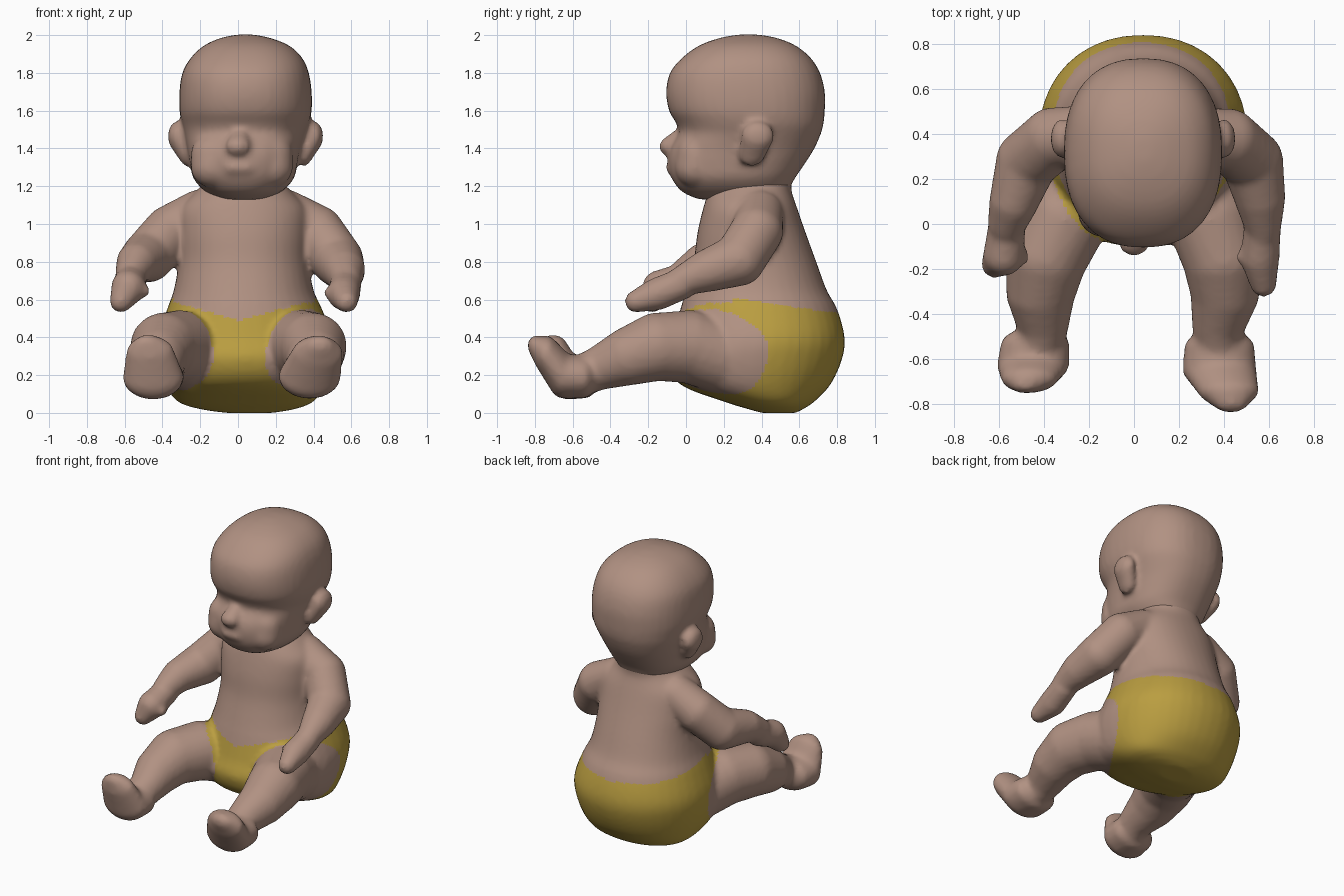
import bpy, bmesh, math
from mathutils import Vector

if "Cube" in bpy.data.objects:
    bpy.data.objects.remove(bpy.data.objects["Cube"])


def material(name, rgb):
    m = bpy.data.materials.new(name)
    m.diffuse_color = (*rgb, 1)
    m.use_nodes = True
    m.node_tree.nodes["Principled BSDF"].inputs["Base Color"].default_value = m.diffuse_color
    return m


SKIN = material("skin", (0.44, 0.285, 0.225))
CLOTH = material("yellow cloth", (0.49, 0.34, 0.052))

# Unit ball, copied many times by stroke()
bm = bmesh.new()
bmesh.ops.create_icosphere(bm, subdivisions=3, radius=1)
bm.verts.ensure_lookup_table()
BALL_V = [tuple(v.co) for v in bm.verts]
BALL_F = [tuple(v.index for v in f.verts) for f in bm.faces]
bm.free()


def smooth_rows(rows, steps=4):
    """Catmull-Rom rows between the given sections."""
    out = []
    for k in range(len(rows) - 1):
        a, b, c, d = (rows[max(0, min(len(rows) - 1, k + o))] for o in (-1, 0, 1, 2))
        for s in range(steps):
            t = s / steps
            out.append([q + .5 * t * (r - p + t * (2 * p - 5 * q + 4 * r - s2
                        + t * (3 * (q - r) + s2 - p))) for p, q, r, s2 in zip(a, b, c, d)])
    return out + [rows[-1]]


def loft(part, sections, power, n=40):
    """Stack of rounded horizontal outlines: (z, centre x, half width, front y, back y)."""
    verts, faces = part
    base = len(verts)
    rows = smooth_rows(sections)
    for z, cx, rx, y0, y1 in rows:
        for i in range(n):
            a = 2 * math.pi * i / n
            c, s = math.cos(a), math.sin(a)
            px = math.copysign(abs(c) ** (2 / power), c) * rx
            py = math.copysign(abs(s) ** (2 / power), s) * (y1 - y0) / 2
            verts.append((cx + px, (y0 + y1) / 2 + py, z))
    for k in range(len(rows) - 1):
        a = base + k * n
        for i in range(n):
            j = (i + 1) % n
            faces.append((a + i, a + j, a + n + j, a + n + i))
    faces.append(tuple(range(base + n - 1, base - 1, -1)))
    faces.append(tuple(range(len(verts) - n, len(verts))))


def stroke(part, pts, scale=(1, 1, 1), steps=5):
    """Chain of balls along (x, y, z, radius) points; fused later by the remesh."""
    verts, faces = part
    for p, q in zip(pts, pts[1:]):
        for k in range(steps + 1):
            x, y, z, r = Vector(p).lerp(Vector(q), k / steps)
            base = len(verts)
            verts.extend((x + a * r * scale[0], y + b * r * scale[1], z + c * r * scale[2])
                         for a, b, c in BALL_V)
            faces.extend(tuple(base + i for i in f) for f in BALL_F)


def fuse(part, name, smooth):
    """Fuse the overlapping pieces into one smooth skin."""
    me = bpy.data.meshes.new(name)
    me.from_pydata(part[0], [], part[1])
    tmp = bpy.data.objects.new(name + " pieces", me)
    bpy.context.collection.objects.link(tmp)
    r = tmp.modifiers.new("fuse", 'REMESH')
    r.mode = 'VOXEL'
    r.voxel_size = 0.017
    s = tmp.modifiers.new("soften", 'SMOOTH')
    s.factor = 0.5
    s.iterations = smooth
    dg = bpy.context.evaluated_depsgraph_get()
    out = bpy.data.meshes.new_from_object(tmp.evaluated_get(dg))
    bpy.data.objects.remove(tmp)
    ob = bpy.data.objects.new(name, out)
    bpy.context.collection.objects.link(ob)
    out.materials.clear()
    out.materials.append(SKIN)
    n = len(out.polygons)
    out.polygons.foreach_set("use_smooth", [True] * n)
    out.polygons.foreach_set("material_index", [0] * n)
    return ob


# Head: skull and jaw, nose, mouth, cheeks, ears
head = ([], [])
loft(head, [(1.13, .03, .11, .07, .40), (1.17, .03, .20, -.02, .53),
            (1.24, .03, .265, -.075, .575), (1.32, .03, .285, -.095, .63),
            (1.40, .03, .30, -.085, .68), (1.48, .035, .32, -.04, .715),
            (1.53, .04, .335, -.05, .728), (1.60, .04, .35, -.09, .735),
            (1.70, .04, .35, -.105, .735), (1.80, .04, .335, -.085, .71),
            (1.88, .045, .295, -.02, .66), (1.945, .045, .225, .07, .58),
            (1.985, .04, .13, .18, .48), (2.003, .04, .04, .28, .38)], 2.35)
stroke(head, [(.01, -.035, 1.47, .035), (0, -.09, 1.41, .052)], (1.3, 1, 1))
stroke(head, [(-.03, -.06, 1.30, .045), (.05, -.06, 1.30, .045)])
for x in (-.13, .17):
    stroke(head, [(x, .06, 1.37, .11), (x, .05, 1.30, .11)], (1.1, 1, 1))
for side in (-1, 1):
    stroke(head, [(.04 + side * .36, .38, 1.465, .08),
                  (.04 + side * .31, .35, 1.37, .065)], (.65, 1.1, 1))
fuse(head, "head", 6)

# Body: torso, then limbs fused on
body = ([], [])
loft(body, [(0, .06, .12, .40, .58), (.02, .05, .25, .33, .62),
            (.06, .04, .36, .20, .68), (.15, .04, .425, -.03, .765),
            (.28, .04, .46, -.105, .825), (.40, .04, .46, -.07, .84),
            (.55, .035, .41, -.03, .80), (.65, .03, .37, 0, .745),
            (.80, .03, .345, .04, .69), (.95, .03, .345, .06, .635),
            (1.08, .03, .335, .09, .59), (1.17, .03, .255, .12, .56),
            (1.22, .03, .21, .15, .56), (1.28, .03, .20, .18, .57)], 2.15)
# Arms
stroke(body, [(.26, .39, 1.05, .13), (.42, .375, .96, .14), (.525, .28, .81, .14),
              (.56, .12, .755, .115), (.575, -.02, .70, .08)])
stroke(body, [(-.21, .40, 1.05, .13), (-.36, .38, .96, .14), (-.475, .28, .83, .14),
              (-.535, .10, .795, .11), (-.565, 0, .74, .085)])
# Hands and thumbs
stroke(body, [(.57, -.03, .68, .085), (.56, -.15, .63, .088), (.575, -.265, .59, .06)])
stroke(body, [(.54, -.08, .65, .05), (.49, -.15, .635, .035)])
stroke(body, [(-.565, -.01, .71, .085), (-.58, -.14, .665, .092), (-.62, -.18, .59, .06)])
stroke(body, [(-.55, -.08, .66, .055), (-.50, -.15, .645, .035)])
# Legs
stroke(body, [(-.20, .25, .28, .20), (-.31, .02, .35, .195), (-.39, -.15, .35, .182),
              (-.415, -.30, .30, .155), (-.405, -.45, .24, .115), (-.42, -.54, .20, .107)])
stroke(body, [(.28, .25, .28, .20), (.34, .02, .35, .195), (.395, -.15, .35, .182),
              (.405, -.30, .30, .155), (.375, -.45, .24, .118), (.38, -.55, .20, .107)])
# Feet with upturned toes
stroke(body, [(-.44, -.54, .19, .115), (-.45, -.63, .19, .12), (-.465, -.685, .315, .095),
              (-.48, -.715, .36, .055)], (1.35, .7, 1))
stroke(body, [(.38, -.55, .19, .115), (.38, -.65, .195, .12), (.42, -.74, .31, .10),
              (.43, -.80, .355, .055)], (1.38, .7, 1))
body = fuse(body, "body", 5)

# Diaper: faces below the waistline, outside the two leg holes
body.data.materials.append(CLOTH)
for p in body.data.polygons:
    x, y, z = p.center
    side = abs(x - .01)
    waist = .49 + .09 * min(1, side / .33) if y < .25 else .61 - .15 * (y - .25)
    hole = .83 * (side - .125) - .56 * (y + .1)
    if z < waist and y > -.16 and hole < (1.1 if z > .3 else .5) * (z - .3) ** 2:
        p.material_index = 1
